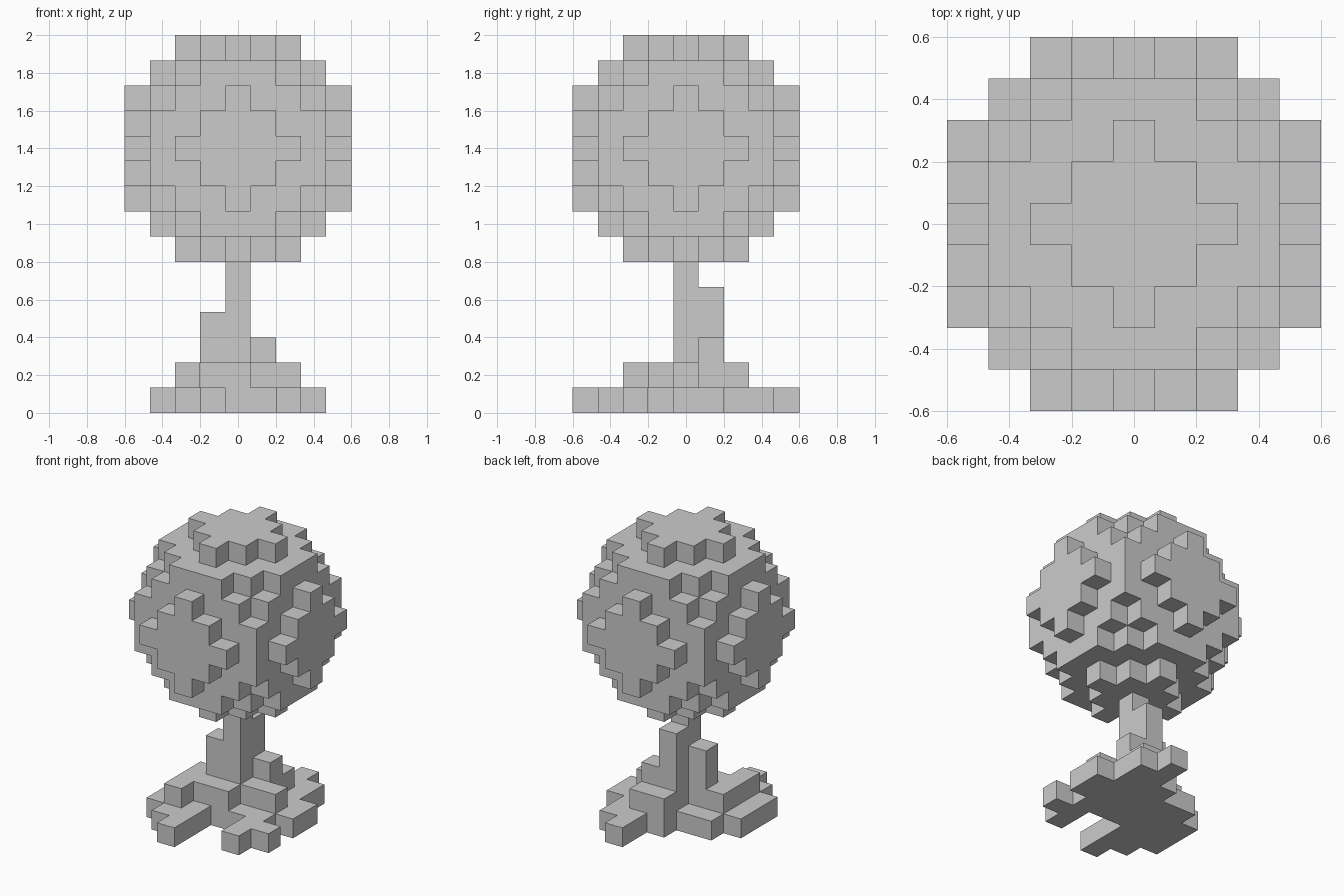
import bpy, bmesh, math
from mathutils import Vector

if "Cube" in bpy.data.objects:
    bpy.data.objects.remove(bpy.data.objects["Cube"])

V = 2 / 15   # edge length of one voxel


def voxel_object(name, cells):
    """Skin a set of voxel cells with only their exposed faces."""
    bm = bmesh.new()
    verts = {}

    def vert(p):
        if p not in verts:
            verts[p] = bm.verts.new(((p[0] - 0.5) * V, (p[1] - 0.5) * V, p[2] * V))
        return verts[p]

    for c in cells:
        for axis in range(3):
            a, b = (axis + 1) % 3, (axis + 2) % 3
            for side in (0, 1):
                n = list(c)
                n[axis] += 1 if side else -1
                if tuple(n) in cells:
                    continue
                ring = []
                for da, db in ((0, 0), (1, 0), (1, 1), (0, 1)):
                    p = list(c)
                    p[axis] += side
                    p[a] += da
                    p[b] += db
                    ring.append(vert(tuple(p)))
                bm.faces.new(ring if side else ring[::-1])
    mesh = bpy.data.meshes.new(name)
    bm.to_mesh(mesh)
    bm.free()
    obj = bpy.data.objects.new(name, mesh)
    bpy.context.collection.objects.link(obj)
    return obj


# Leafy crown: voxel ball, nine cells across
R = range(-4, 5)
crown = {(x, y, z + 10) for x in R for y in R for z in R
         if x * x + y * y + z * z <= 20}
voxel_object("crown", crown)

# Trunk and roots: ground layer as (y, first x, last x) runs
ground = [(4, 1, 1), (3, 1, 2), (2, 0, 2), (1, -2, 3), (0, -3, 3), (-1, -3, 2),
          (-2, -3, -1), (-2, 2, 3), (-3, -2, -1), (-3, 2, 2), (-4, -1, -1)]
trunk = {(x, y, 0) for y, x0, x1 in ground for x in range(x0, x1 + 1)}

# Taller columns: (x, y) -> height in voxels
heights = {(0, 0): 6, (0, 1): 5, (-1, 0): 4, (1, 1): 3,
           (-2, -2): 2, (-2, -1): 2, (-2, 0): 2, (-1, -1): 2, (0, -1): 2,
           (1, 0): 2, (2, 0): 2, (0, 2): 2, (1, 2): 2}
trunk |= {(x, y, z) for (x, y), h in heights.items() for z in range(h)}
voxel_object("trunk_and_roots", trunk)
